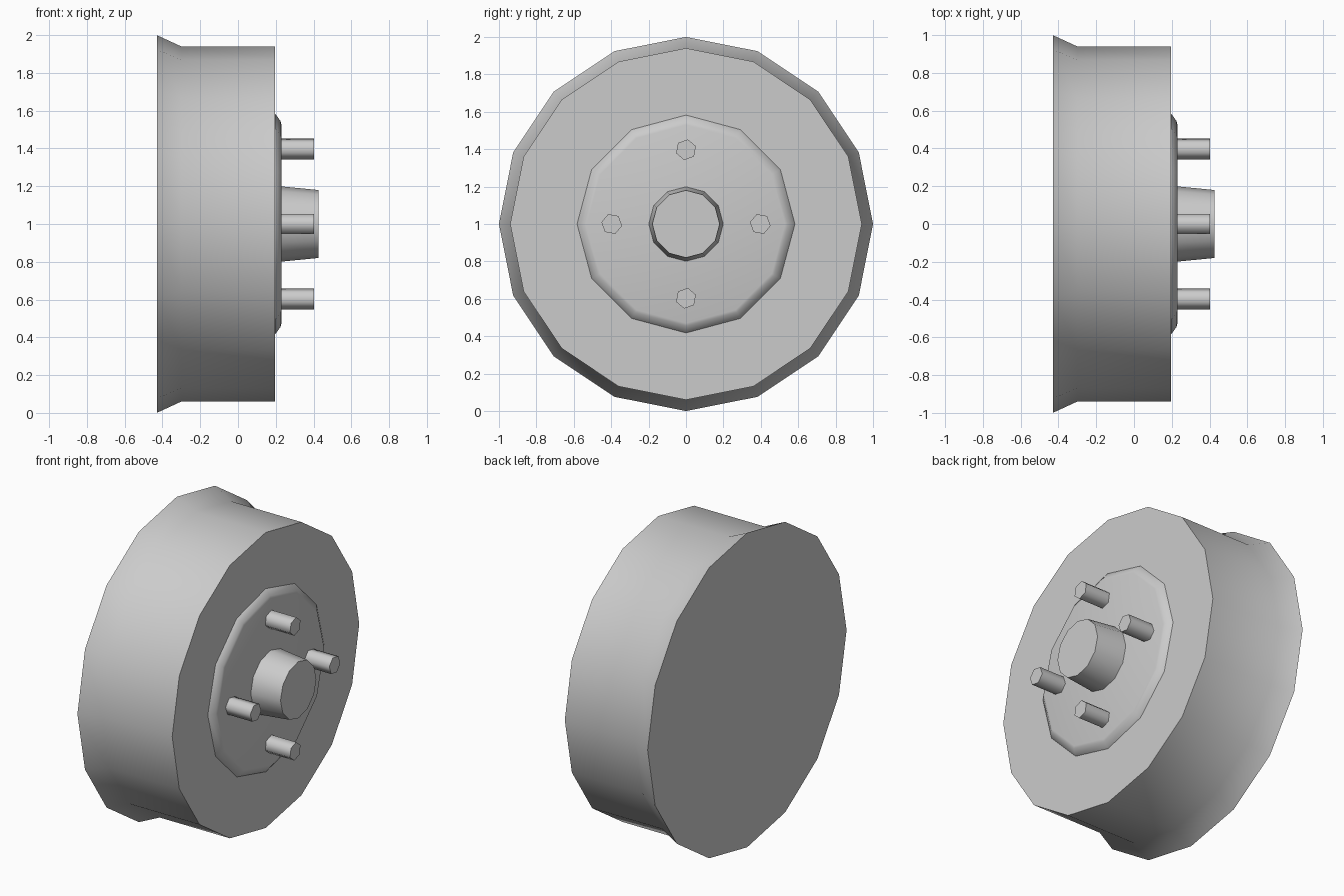
import bpy, bmesh, math

if "Cube" in bpy.data.objects:
    bpy.data.objects.remove(bpy.data.objects["Cube"])


def lathe(name, profile, sides, y=0.0, z=1.0, start=90.0, smooth=35.0):
    """Closed solid turned around the x direction; profile is a list of (x, radius)."""
    bm = bmesh.new()
    rings = []
    for x, r in profile:
        ring = []
        for i in range(sides):
            a = math.radians(start) + math.tau * i / sides
            ring.append(bm.verts.new((x, y + r * math.cos(a), z + r * math.sin(a))))
        rings.append(ring)
    for a, b in zip(rings, rings[1:]):
        for i in range(sides):
            j = (i + 1) % sides
            bm.faces.new((a[i], a[j], b[j], b[i]))
    bm.faces.new(rings[0])
    bm.faces.new(rings[-1])
    bmesh.ops.recalc_face_normals(bm, faces=bm.faces)
    mesh = bpy.data.meshes.new(name)
    bm.to_mesh(mesh)
    bm.free()
    obj = bpy.data.objects.new(name, mesh)
    bpy.context.collection.objects.link(obj)
    bpy.ops.object.select_all(action='DESELECT')
    obj.select_set(True)
    bpy.context.view_layer.objects.active = obj
    bpy.ops.object.shade_smooth_by_angle(angle=math.radians(smooth))
    return obj


# Drum with flared back rim
lathe("brake_drum", [(-0.43, 1.0), (-0.30, 0.94), (0.195, 0.94)], 16)

# Raised hub plate with rounded edge
lathe("hub_plate", [(0.19, 0.585), (0.20, 0.58), (0.225, 0.545), (0.229, 0.53)], 12, smooth=60)

# Tapered centre boss
lathe("centre_boss", [(0.22, 0.20), (0.425, 0.18)], 12)

# Four wheel studs
for k in range(4):
    a = math.tau * k / 4
    lathe(f"wheel_stud_{k + 1}", [(0.22, 0.056), (0.403, 0.056)], 6,
          y=0.397 * math.cos(a), z=1.0 + 0.397 * math.sin(a),
          start=-10 + 90 * k, smooth=65)
